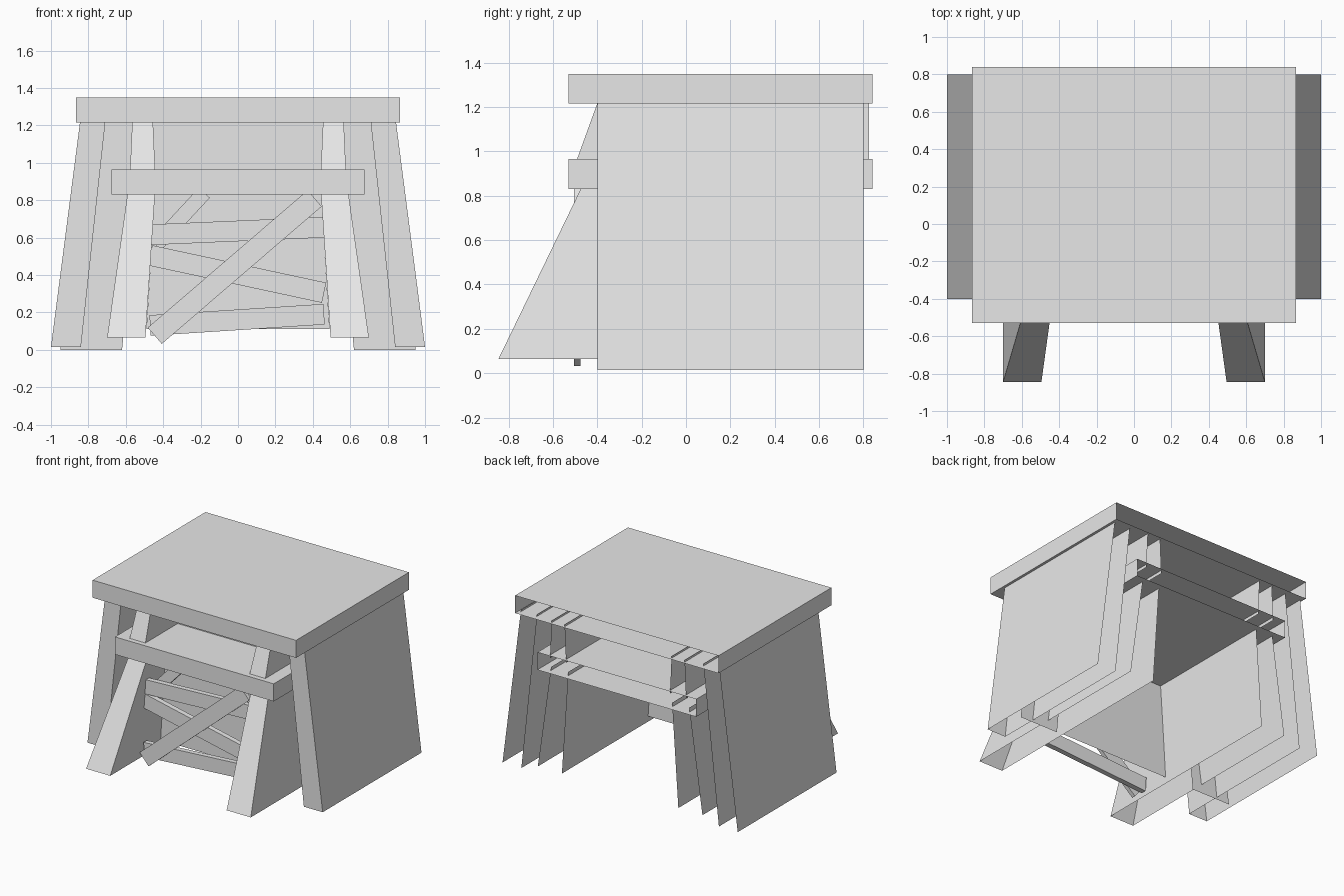
import bpy
import bmesh
import math
from mathutils import Matrix

cube = bpy.data.objects.get("Cube")
if cube:
    bpy.data.objects.remove(cube)

grey = bpy.data.materials.new("plain_grey")
grey.use_nodes = True
COLOUR = (0.8, 0.8, 0.8, 1)
grey.diffuse_color = COLOUR
grey.node_tree.nodes["Principled BSDF"].inputs["Base Color"].default_value = COLOUR


def add_object(name, mesh, mirror=False):
    obj = bpy.data.objects.new(name, mesh)
    bpy.context.collection.objects.link(obj)
    mesh.materials.append(grey)
    if mirror:
        obj.modifiers.new("Mirror", 'MIRROR')
    return obj


def box(name, size, centre, turn=0, open_back=False):
    """Box tilted about the y axis, optionally without its rear face."""
    bm = bmesh.new()
    bmesh.ops.create_cube(bm, size=1)
    if open_back:
        rear = [f for f in bm.faces if f.normal.y > 0.9]
        bmesh.ops.delete(bm, geom=rear, context='FACES')
    bm.transform(Matrix.Translation(centre) @ Matrix.Rotation(turn, 4, 'Y')
                 @ Matrix.Diagonal((*size, 1)))
    mesh = bpy.data.meshes.new(name)
    bm.to_mesh(mesh)
    bm.free()
    return add_object(name, mesh)


def channel(name, foot, head, back=None, mirror=True):
    """Front face between foot and head (x0, x1, y, z), with side sheets
    running to the back; without a back it is a flat panel."""
    verts = [(foot[0], *foot[2:]), (foot[1], *foot[2:]),
             (head[1], *head[2:]), (head[0], *head[2:])]
    faces = [(0, 1, 2, 3)]
    if back is not None:
        verts += [(x, back, z) for x, y, z in verts]
        faces += [(1, 5, 6, 2), (4, 0, 3, 7)]
    mesh = bpy.data.meshes.new(name)
    mesh.from_pydata(verts, [], faces)
    return add_object(name, mesh, mirror)


def board(name, start, end, width, y, depth):
    """Plank in the xz plane from start to end."""
    dx, dz = end[0] - start[0], end[1] - start[1]
    centre = ((start[0] + end[0]) / 2, y, (start[1] + end[1]) / 2)
    box(name, (math.hypot(dx, dz), depth, width), centre, -math.atan2(dz, dx))


# Roof slab and lower lintel, both hollow and open at the rear
box("roof_slab", (1.73, 1.37, 0.135), (0, 0.155, 1.282), open_back=True)
box("lower_lintel", (1.35, 1.37, 0.135), (0, 0.155, 0.897), open_back=True)

# Outer walls, lower legs and upper posts
channel("outer_walls", (0.84, 1.0, -0.4, 0.015), (0.708, 0.843, -0.4, 1.23), 0.8)
channel("lower_legs", (0.495, 0.7, -0.845, 0.065), (0.442, 0.587, -0.46, 0.86), 0.8)
channel("upper_posts", (0.442, 0.578, -0.5, 0.94), (0.455, 0.565, -0.395, 1.23), 0.825)

# Infill panels
channel("side_panels", (0.62, 0.95, -0.1, 0.0), (0.5, 0.8, -0.1, 1.22))
channel("centre_panel", (-0.49, 0.49, -0.24, 0.11), (-0.445, 0.445, -0.24, 0.84), mirror=False)
channel("upper_panel", (-0.5, 0.5, -0.1, 0.95), (-0.5, 0.5, -0.1, 1.22), mirror=False)

# Planks nailed across the opening
board("top_plank", (-0.47, 0.615), (0.46, 0.655), 0.11, -0.45, 0.04)
board("middle_plank", (-0.47, 0.505), (0.46, 0.305), 0.11, -0.45, 0.04)
board("bottom_plank", (-0.47, 0.13), (0.46, 0.19), 0.11, -0.45, 0.04)
board("diagonal_plank", (-0.445, 0.075), (0.41, 0.81), 0.115, -0.49, 0.03)
board("rear_brace", (-0.44, 0.56), (-0.18, 0.84), 0.08, -0.41, 0.03)
